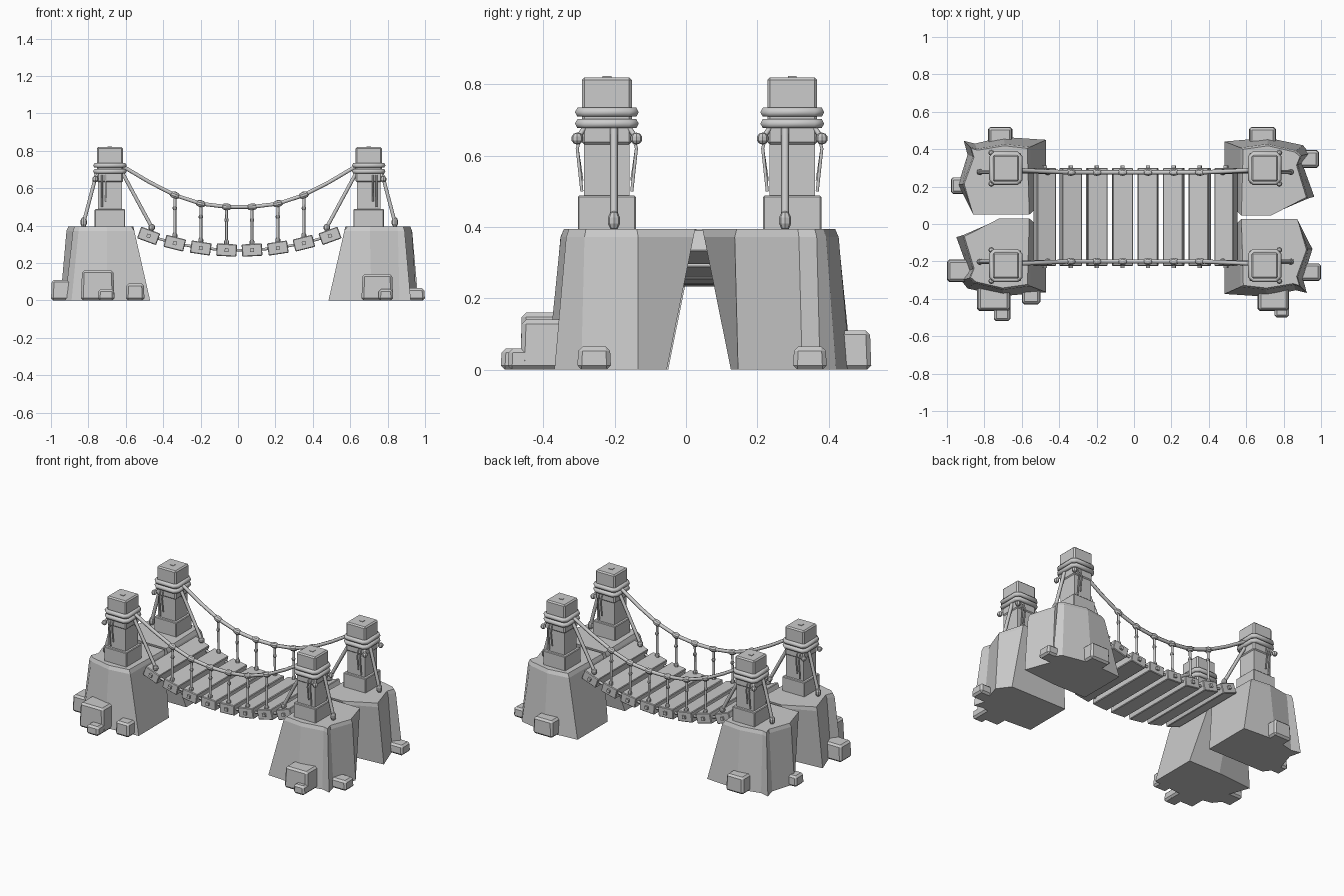
import bpy, bmesh, math
from mathutils import Vector, Matrix

if "Cube" in bpy.data.objects:
    bpy.data.objects.remove(bpy.data.objects["Cube"])

CX, CY = 0.007, 0.038          # centre of the bridge inside the model bounds
mat = bpy.data.materials.new("stone grey")
mat.diffuse_color = (0.6, 0.6, 0.6, 1)
mat.use_nodes = True
mat.node_tree.nodes["Principled BSDF"].inputs["Base Color"].default_value = mat.diffuse_color


def add_mesh(name, bm):
    bmesh.ops.recalc_face_normals(bm, faces=bm.faces[:])
    me = bpy.data.meshes.new(name)
    bm.to_mesh(me)
    bm.free()
    me.materials.append(mat)
    ob = bpy.data.objects.new(name, me)
    bpy.context.collection.objects.link(ob)
    return ob


def box(name, loc, size, bevel=0.0, tilt=0.0, taper=1.0):
    bm = bmesh.new()
    bmesh.ops.create_cube(bm, size=1)
    for v in bm.verts:
        k = taper if v.co.z > 0 else 1
        v.co = Vector((v.co.x * size[0] * k, v.co.y * size[1] * k, v.co.z * size[2]))
    if bevel:
        bmesh.ops.bevel(bm, geom=bm.edges[:], offset=bevel, segments=1, affect='EDGES')
    bm.transform(Matrix.Translation(loc) @ Matrix.Rotation(tilt, 4, 'Y'))
    return add_mesh(name, bm)


def rope(name, pts, r, closed=False):
    cu = bpy.data.curves.new(name, 'CURVE')
    cu.dimensions = '3D'
    cu.bevel_depth = r
    cu.bevel_resolution = 1
    cu.use_fill_caps = True
    sp = cu.splines.new('POLY')
    sp.points.add(len(pts) - 1)
    for p, q in zip(sp.points, pts):
        p.co = (*q, 1)
    sp.use_cyclic_u = closed
    cu.materials.append(mat)
    ob = bpy.data.objects.new(name, cu)
    bpy.context.collection.objects.link(ob)
    bpy.ops.object.select_all(action='DESELECT')
    ob.select_set(True)
    bpy.context.view_layer.objects.active = ob
    bpy.ops.object.convert(target='MESH')


def knot(name, loc, size, tilt=0.0):
    bm = bmesh.new()
    bmesh.ops.create_uvsphere(bm, u_segments=8, v_segments=5, radius=1)
    bm.transform(Matrix.Translation(loc) @ Matrix.Rotation(tilt, 4, 'Y')
                 @ Matrix.Diagonal((*size, 1)))
    add_mesh(name, bm)


def cliff(name, pairs, turned):
    """Loft from ground outline to top outline, with a chamfered rim."""
    bm = bmesh.new()
    c = sum((Vector(p[2:]) for p in pairs), Vector((0, 0))) / len(pairs)
    rings = []
    for z, t, shrink in ((0, 0, 1), (0.372, 0.94, 1), (0.395, 1, 0.95)):
        ring = []
        for p in pairs:
            q = Vector(p[:2]).lerp(Vector(p[2:]), t)
            # keep the inner faces straight, chamfer only the outer rim
            s = 1 if abs(p[3] - CY) < 0.03 else shrink
            q = c + (q - c) * s
            if turned:
                q = Vector((2 * CX - q.x, 2 * CY - q.y))
            ring.append(bm.verts.new((q.x, q.y, z)))
        rings.append(ring)
    n = len(pairs)
    for a, b in zip(rings, rings[1:]):
        for i in range(n):
            j = (i + 1) % n
            bm.faces.new((a[i], a[j], b[j], b[i]))
    bm.faces.new(rings[0])
    bm.faces.new(rings[-1])
    add_mesh(name, bm)


# Cliffs: two shapes (ground x, y, top x, y), each repeated by a half turn
cliff_a = [(-.47, -.05, -.56, .03), (-.70, -.05, -.72, .03), (-.95, -.07, -.915, -.06),
           (-.885, -.25, -.86, -.24), (-.925, -.30, -.88, -.29), (-.89, -.345, -.85, -.315),
           (-.70, -.385, -.70, -.35), (-.47, -.365, -.56, -.33)]
cliff_b = [(-.47, .45, -.56, .41), (-.70, .465, -.69, .425), (-.85, .43, -.84, .40),
           (-.91, .445, -.875, .41), (-.89, .37, -.86, .36), (-.94, .21, -.915, .21),
           (-.88, .13, -.86, .05), (-.47, .13, -.56, .05)]
for turned in (False, True):
    cliff("cliff_a", cliff_a, turned)
    cliff("cliff_b", cliff_b, turned)

# Loose stones: x0, x1, y0, y1, height
for x0, x1, y0, y1, h in [
        (-.78, -.65, .40, .52, .11), (-.98, -.86, .16, .25, .07), (-1, -.86, -.31, -.19, .11),
        (-.84, -.66, -.465, -.33, .16), (-.75, -.66, -.52, -.42, .06), (-.60, -.50, -.43, -.33, .09),
        (.615, .76, .40, .52, .11), (.87, .99, .30, .395, .065), (.87, 1, -.305, -.21, .065),
        (.66, .83, -.465, -.33, .14), (.75, .83, -.50, -.42, .06)]:
    box("loose_stone", ((x0 + x1) / 2, (y0 + y1) / 2, h / 2), (x1 - x0, y1 - y0, h), .012, 0, .93)

# Posts with rope coils, stays and hanging cords
for sx in (-1, 1):
    for sy in (-1, 1):
        px, py = CX + sx * .692, CY + sy * .26

        def P(dx, dy, z):       # dx, dy point away from the bridge centre
            return (px + sx * dx, py + sy * dy, z)
        box("post_base", (px, py, .438), (.163, .163, .1), .004)
        box("post_shaft", (px, py, .57), (.128, .128, .2))
        box("post_cap", (px, py, .725), (.14, .14, .19), .008)
        box("post_cap_peg", (px, py, .82), (.025, .025, .006))
        a, b = .076, .058
        loop = [(a, b), (b, a), (-b, a), (-a, b), (-a, -b), (-b, -a), (b, -a), (a, -b)]
        for z in (.722, .69):
            rope("post_coil", [P(x, y, z) for x, y in loop], .0145, True)
        rope("outer_stay", [P(.068, -.02, .69), P(.138, -.02, .425)], .011)
        knot("stay_peg", P(.14, -.02, .418), (.018, .018, .028))
        rope("inner_stay", [P(-.068, -.015, .68), P(-.222, -.02, .395)], .011)
        knot("inner_stay_knot", P(-.224, -.02, .39), (.018, .018, .02))
        for f in (-1, 1):
            knot("side_knot", P(.078, f * .083, .648), (.017, .017, .017))
            rope("knot_cord", [P(.078, f * .083, .648), P(.06, f * .055, .69)], .007)
            for dx, zb in ((.042, .50), (.022, .53)):
                rope("hanging_cord", [P(dx, f * .07, .67), P(dx, f * .083, .62),
                                      P(dx, f * .07, zb)], .005)

# Planks: offset from centre, height, tilt in degrees
planks = [(.068, .269, 3), (.206, .28, 8.5), (.345, .306, 14), (.485, .345, 20)]
for sx in (-1, 1):
    for dx, z, deg in planks:
        box("plank", (CX + sx * dx, CY, z), (.108, .525, .066), .004, -sx * math.radians(deg))
        for sy in (-1, 1):
            box("plank_peg", (CX + sx * dx, CY + sy * .265, z), (.02, .018, .02), 0,
                -sx * math.radians(deg))

# Hand ropes, hangers and deck ropes on both sides
rail = [(.068, .5), (.206, .517), (.345, .563)]
for sy in (-1, 1):
    y = CY + sy * .238
    half = [(dx, y, z) for dx, z in rail] + [(.48, CY + sy * .243, .632), (.62, CY + sy * .25, .715)]
    pts = [(CX - x, yy, z) for x, yy, z in reversed(half)] + [(CX + x, yy, z) for x, yy, z in half]
    rope("hand_rope", pts, .0115)
    deck = [(CX - dx, y, z) for dx, z, _ in reversed(planks)] + [(CX + dx, y, z) for dx, z, _ in planks]
    rope("deck_rope", deck, .008)
    for sx in (-1, 1):
        for (dx, z), (_, zp, deg) in zip(rail, planks):
            x = CX + sx * dx
            rope("hanger", [(x, y, z), (x, y + sy * .004, zp + .03)], .008)
            knot("hand_rope_knot", (x, y, z), (.03, .02, .019), -sx * math.radians(deg * 1.4))
            knot("hanger_knot", (x, y, z - .07), (.012, .012, .014))
            knot("hanger_foot", (x, y + sy * .004, zp + .04), (.014, .014, .02))
